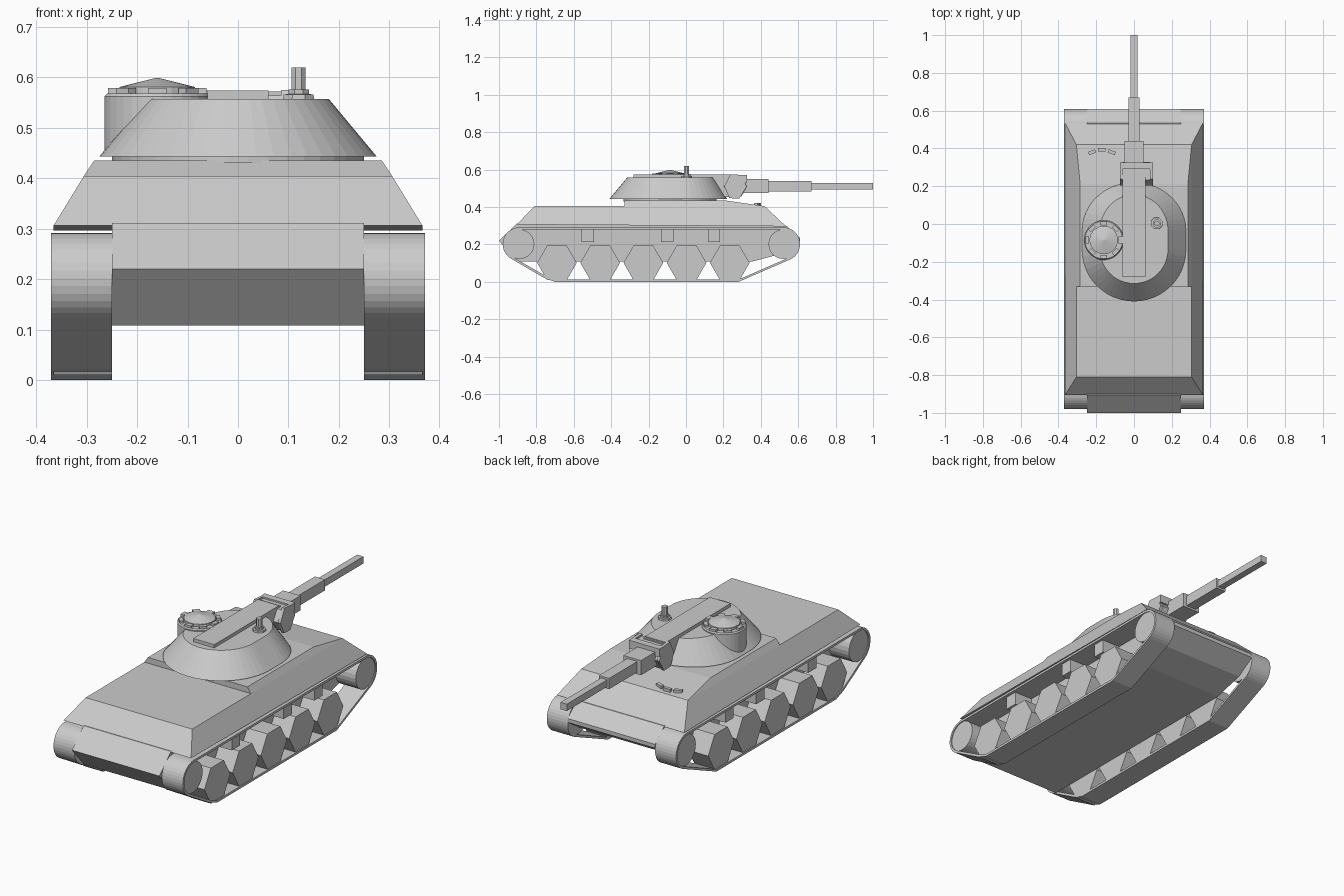
import bpy, bmesh
from math import sin, cos, pi, radians

if "Cube" in bpy.data.objects:
    bpy.data.objects.remove(bpy.data.objects["Cube"])


def make(name, verts, faces):
    me = bpy.data.meshes.new(name)
    me.from_pydata(verts, [], faces)
    bm = bmesh.new()
    bm.from_mesh(me)
    bmesh.ops.recalc_face_normals(bm, faces=bm.faces)
    bm.to_mesh(me)
    bm.free()
    ob = bpy.data.objects.new(name, me)
    bpy.context.collection.objects.link(ob)
    return ob


def loft(name, rings):
    """Closed solid skinned through rings of equal length."""
    n = len(rings[0])
    verts = [v for r in rings for v in r]
    faces = [(k * n + i, k * n + (i + 1) % n, (k + 1) * n + (i + 1) % n, (k + 1) * n + i)
             for k in range(len(rings) - 1) for i in range(n)]
    last = (len(rings) - 1) * n
    faces += [tuple(range(n)), tuple(range(last, last + n))]
    return make(name, verts, faces)


def prism_x(name, profile, x0, x1):
    return loft(name, [[(x, y, z) for y, z in profile] for x in (x0, x1)])


def rect(x, y0, y1, z, za=None):
    zb = z if za is None else za
    return [(-x, y0, z), (x, y0, z), (x, y1, zb), (-x, y1, zb)]


def box(name, x0, x1, y0, y1, z0, z1):
    return prism_x(name, [(y0, z0), (y1, z0), (y1, z1), (y0, z1)], x0, x1)


def ngon(cy, cz, r, n, turn=0.0):
    return [(cy + r * cos(turn + 2 * pi * i / n), cz + r * sin(turn + 2 * pi * i / n)) for i in range(n)]


def lathe(name, cx, cy, steps, n):
    return loft(name, [[(x, y, z) for x, y in ngon(cx, cy, r, n, pi / n)] for r, z in steps])


# Hull: belly, sloped upper body, raised front deck
prism_x("lower_hull", [(-1, .22), (-.905, .311), (.535, .301), (.61, .235), (.61, .215),
                       (.51, .15), (.35, .108), (-.9, .108)], -.25, .25)
loft("upper_hull", [rect(.365, -.905, .535, .307, .297), rect(.305, -.81, .42, .405)])
loft("raised_deck", [rect(.305, -.33, .42, .405), rect(.285, -.33, .21, .435)])


# Track loop profile: two end arcs joined by the ground run
def track_profile(t):
    r = .09 - t
    pts = [(-.89 + r * cos(radians(a)), .202 + r * sin(radians(a))) for a in range(90, 241, 10)]
    pts += [(-.76 + t * .5, .022 + t), (-.7, t), (.28, t)]
    pts += [(.52 + r * cos(radians(a)), .202 + r * sin(radians(a))) for a in range(-65, 91, 10)]
    pts.append((.52, .202 + r))
    return pts


def track(name, x0, x1):
    outer, inner = track_profile(0), track_profile(.012)
    n = len(outer)
    rings = [[(x, y, z) for y, z in p] for p, x in
             ((outer, x0), (outer, x1), (inner, x1), (inner, x0))]
    faces = [(k * n + i, k * n + (i + 1) % n, ((k + 1) % 4) * n + (i + 1) % n, ((k + 1) % 4) * n + i)
             for k in range(4) for i in range(n)]
    make(name, [v for r in rings for v in r], faces)


# Running gear, both sides
for side, s in (("left", -1), ("right", 1)):
    track(side + "_track", s * .25, s * .37)
    for i in range(5):
        prism_x(f"{side}_road_wheel_{i}", ngon(-.69 + i * .231, .102, .106, 6), s * .25, s * .365)
    for label, y in (("rear", -.89), ("front", .52)):
        prism_x(f"{side}_{label}_end_wheel", ngon(y, .202, .079, 24), s * .25, s * .365)
    for i, y in enumerate((-.525, -.1, .15)):
        box(f"{side}_return_roller_{i}", s * .25, s * .355, y - .033, y + .033, .212, .28)


# Turret: stadium outline tapering upward
def stadium(r, front, z, n=24):
    ring = []
    for i in range(n + 1):
        a = pi * i / n
        ring.append((r * cos(a), -.035 + front * sin(a), z))
    for i in range(n + 1):
        a = pi + pi * i / n
        ring.append((r * cos(a), -.135 + r * sin(a), z))
    return ring


lathe("turret_ring", 0, -.085, [(.25, .43), (.25, .446)], 40)
loft("turret", [stadium(.275, .255, .443), stadium(.18, .19, .557)])
box("turret_roof_strip", -.06, .06, -.28, .25, .55, .574)
box("gun_housing", -.06, .06, .05, .26, .455, .57)

# Mantlet with side brackets and stepped gun barrel
prism_x("mantlet", ngon(.265, .51, .062, 6), -.062, .085)
for i, x in enumerate((-.075, .085)):
    prism_x(f"mantlet_bracket_{i}", [(.205, .51), (.237, .575), (.293, .572), (.325, .51),
                                     (.285, .445), (.232, .448)], x, x + .015)
box("mantlet_top_bar", -.075, .1, .29, .325, .53, .572)
for name, w, y0, y1, z0, z1 in (("gun_sleeve", .05, .3, .44, .474, .55),
                                ("barrel_base", .029, .44, .67, .484, .54),
                                ("barrel_tip", .018, .67, 1.0, .494, .53)):
    box(name, -w, w, y0, y1, z0, z1)

# Commander's cupola with vision blocks
cx, cy = -.16, -.085
lathe("cupola_drum", cx, cy, [(.105, .446), (.105, .562), (.1, .568)], 32)
lathe("cupola_hatch", cx, cy, [(.075, .565), (.075, .581), (.002, .599)], 24)
for i in range(8):
    b = box(f"cupola_vision_block_{i}", -.018, .018, -.01, .01, .56, .579)
    a = 2 * pi * i / 8
    b.location = (cx + .088 * sin(a), cy - .088 * cos(a), 0)
    b.rotation_euler.z = a

# Antenna mount
lathe("antenna_base", .12, .003, [(.034, .55), (.032, .566), (.022, .567), (.022, .576)], 8)
lathe("antenna_post", .12, .003, [(.015, .57), (.015, .62)], 8)

# Driver's periscopes on the front deck
for i, (x, y, turn) in enumerate(((-.222, .38, .35), (-.17, .393, 0), (-.118, .38, -.35))):
    b = box(f"driver_periscope_{i}", -.02, .02, -.009, .009, .4, .423)
    b.location = (x, y, 0)
    b.rotation_euler.z = turn
